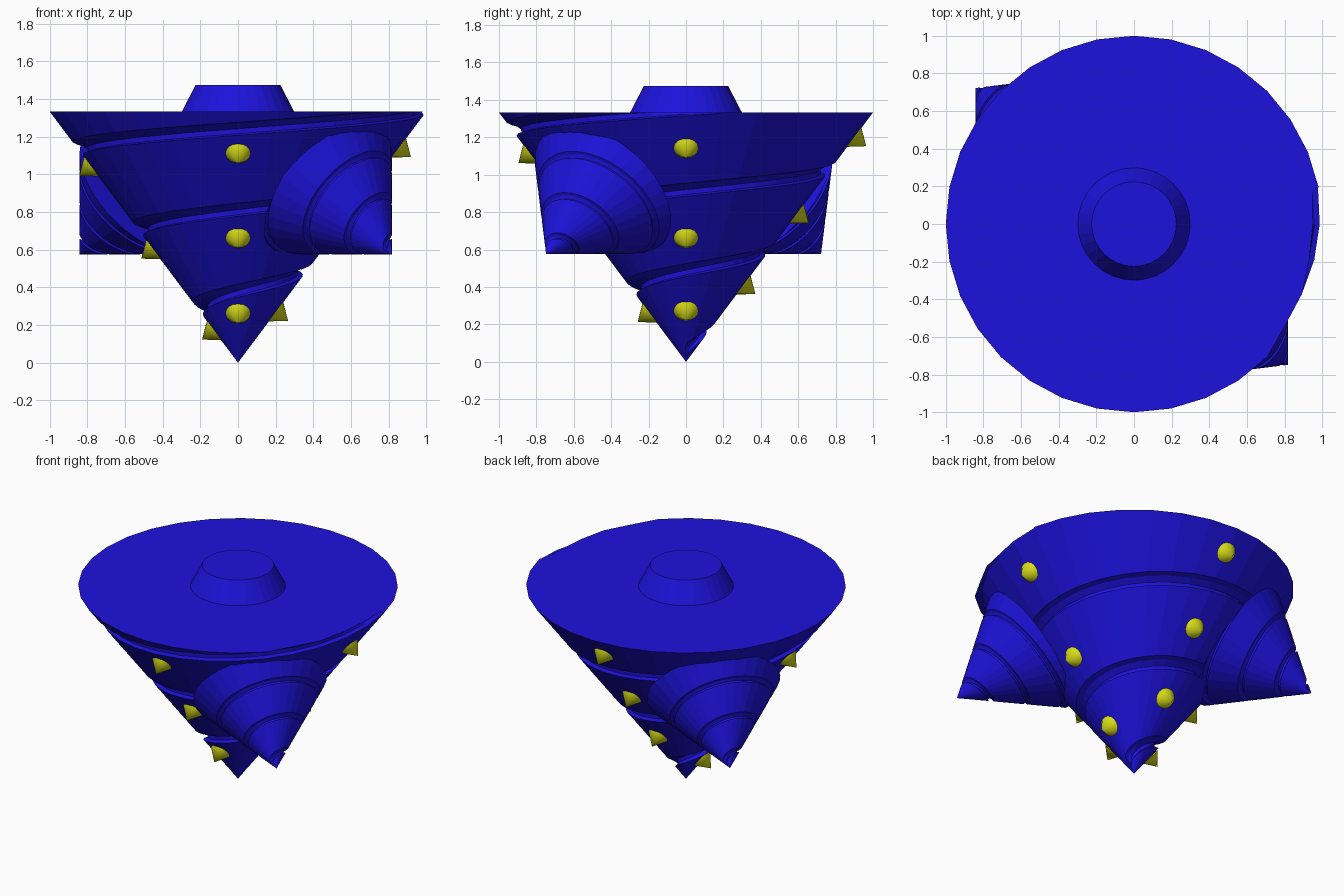
import bpy, bmesh, math
from mathutils import Vector, Matrix

if "Cube" in bpy.data.objects:
    bpy.data.objects.remove(bpy.data.objects["Cube"])

SLOPE, TOP, SEG = 0.75, 1.333, 32


def material(name, color):
    m = bpy.data.materials.new(name)
    m.diffuse_color = (*color, 1)
    m.use_nodes = True
    m.node_tree.nodes["Principled BSDF"].inputs["Base Color"].default_value = m.diffuse_color
    return m


blue = material("blue_metal", (0.012, 0.006, 0.72))
yellow = material("yellow_stud", (0.68, 0.72, 0.01))


def finish(bm, name, mat):
    bmesh.ops.remove_doubles(bm, verts=bm.verts, dist=1e-5)
    bmesh.ops.recalc_face_normals(bm, faces=bm.faces)
    me = bpy.data.meshes.new(name)
    bm.to_mesh(me)
    bm.free()
    me.materials.append(mat)
    ob = bpy.data.objects.new(name, me)
    bpy.context.collection.objects.link(ob)
    return ob


# Cone standing on its tip with a rounded spiral groove cut into the wall
def drill_cone(name, matrix):
    bm = bmesh.new()
    steps = 3 * SEG + 1
    cols = []
    for i in range(steps + 1):
        a = 2 * math.pi * i / SEG
        mid = 0.06 + 0.43 * i / SEG
        depth = min(0.05, 0.4 * SLOPE * mid)
        col, stop = [], None
        for s in (-1, -0.75, 0, 0.75, 1, None):
            z = TOP if s is None else mid + 0.035 * s
            r = SLOPE * z - (0 if s is None else depth * math.sqrt(1 - s * s))
            if z >= TOP and s is not None and stop is None:
                stop = (r - SLOPE * (z - TOP), TOP)
            if stop:
                r, z = stop
            col.append(bm.verts.new((r * math.cos(a), r * math.sin(a), z)))
        cols.append(col)
    tip = bm.verts.new((0, 0, 0))
    centre = bm.verts.new((0, 0, TOP))
    last = steps - SEG
    for i in range(steps):
        p, q = cols[i], cols[i + 1]
        for k in range(4):
            bm.faces.new((p[k], q[k], q[k + 1], p[k + 1]))
        if i < SEG:
            bm.faces.new((tip, q[0], p[0]))
        if i < last:
            bm.faces.new((p[4], q[4], cols[i + 1 + SEG][0], cols[i + SEG][0]))
        else:
            bm.faces.new((p[4], q[4], q[5], p[5]))
            bm.faces.new((centre, p[5], q[5]))
    # groove ends
    bm.faces.new(cols[0][:5])
    bm.faces.new((cols[-1][0], cols[-1][5], cols[last][5]))
    bm.transform(matrix)
    return finish(bm, name, blue)


def frustum(name, r1, r2, depth, seg, matrix, mat):
    bm = bmesh.new()
    bmesh.ops.create_cone(bm, cap_ends=True, segments=seg, radius1=r1, radius2=r2,
                          depth=depth, matrix=matrix)
    return finish(bm, name, mat)


def aim(direction):
    return Vector(direction).to_track_quat('Z', 'Y').to_matrix().to_4x4()


# Main drill and the shank on top
drill_cone("main_drill", Matrix.Identity(4))
frustum("shank", 0.30, 0.225, 0.145, SEG, Matrix.Translation((0, 0, TOP + 0.07)), blue)

# Two smaller drills, tips pointing outward and down
for name, tip, s in (("front_side_drill", (0.818, -0.748, 0.575), 1),
                     ("back_side_drill", (-0.842, 0.722, 0.575), -1)):
    drill_cone(name, Matrix.Translation(tip) @ aim((-0.6 * s, 0.53 * s, 0.6))
               @ Matrix.Scale(0.43, 4))

# Conical studs in four columns, square to the drill wall
columns = {0: (1.14, 0.66, 0.27), 90: (1.20, 0.79, 0.41),
           180: (1.04, 0.60, 0.17), 270: (1.11, 0.66, 0.26)}
for deg, heights in columns.items():
    a = math.radians(deg)
    n = Vector((0.8 * math.cos(a), 0.8 * math.sin(a), -0.6))
    for j, z in enumerate(heights):
        r = SLOPE * z
        foot = Vector((r * math.cos(a), r * math.sin(a), z))
        ob = frustum(f"stud_{deg}_{j + 1}", 0.066, 0.0, 0.082, 16,
                     Matrix.Translation(foot + n * 0.038) @ aim(n), yellow)
        bpy.context.view_layer.objects.active = ob
        ob.select_set(True)
        bpy.ops.object.shade_smooth_by_angle(angle=math.radians(35))
        ob.select_set(False)
